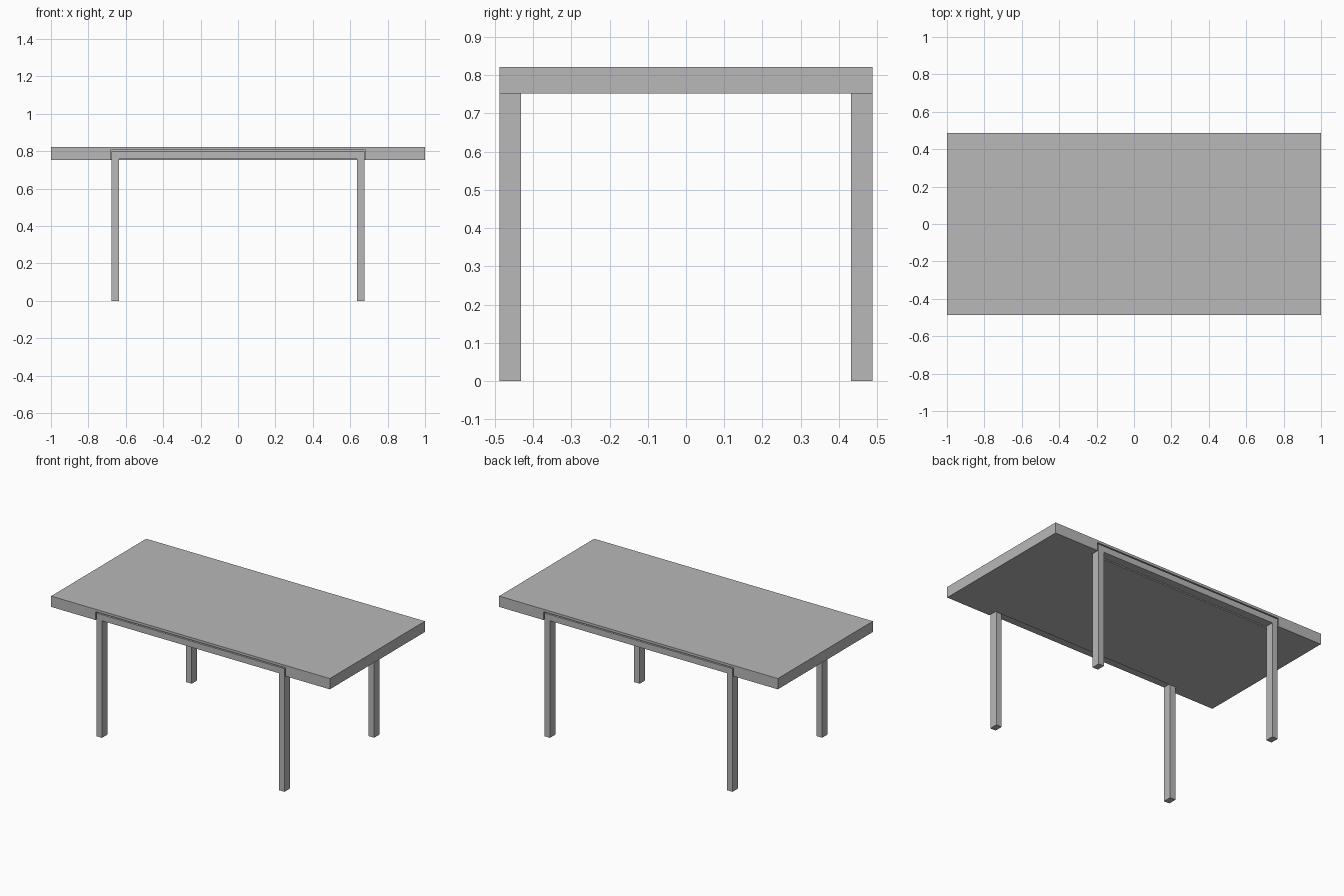
import bpy
import bmesh

# Remove the default cube
if "Cube" in bpy.data.objects:
    bpy.data.objects.remove(bpy.data.objects["Cube"], do_unlink=True)

grey = bpy.data.materials.new("plain_grey")
grey.use_nodes = True
COLOUR = (0.48, 0.48, 0.48, 1)
grey.diffuse_color = COLOUR
grey.node_tree.nodes["Principled BSDF"].inputs["Base Color"].default_value = COLOUR

HALF_DEPTH = 0.487
TOP = 0.822
UNDERSIDE = 0.752
FRAME_X, FRAME_TOP = 0.675, 0.799
BAR = 0.04          # width of the frame section
FRAME_DEPTH = 0.055
GAP = 0.007         # shadow gap around the frame


def extrude_profile(name, points, y0, y1):
    """Extrude an x-z outline along y."""
    bm = bmesh.new()
    face = bm.faces.new([bm.verts.new((x, y0, z)) for x, z in points])
    moved = bmesh.ops.extrude_face_region(bm, geom=[face])["geom"]
    bmesh.ops.translate(bm, vec=(0, y1 - y0, 0),
                        verts=[v for v in moved if isinstance(v, bmesh.types.BMVert)])
    bmesh.ops.recalc_face_normals(bm, faces=bm.faces)
    mesh = bpy.data.meshes.new(name)
    bm.to_mesh(mesh)
    bm.free()
    mesh.materials.append(grey)
    obj = bpy.data.objects.new(name, mesh)
    bpy.context.collection.objects.link(obj)
    return obj


def rectangle(half_x, z0, z1):
    return [(-half_x, z0), (half_x, z0), (half_x, z1), (-half_x, z1)]


# Table slab
slab = extrude_profile("table_top", rectangle(1, UNDERSIDE, TOP), -HALF_DEPTH, HALF_DEPTH)

# Upside-down U frames let into the long edges
half = [(FRAME_X, FRAME_TOP), (FRAME_X, 0), (FRAME_X - BAR, 0),
        (FRAME_X - BAR, FRAME_TOP - BAR)]
u_shape = half + [(-x, z) for x, z in reversed(half)]
for side, label in ((-1, "front"), (1, "back")):
    outer = side * HALF_DEPTH
    extrude_profile(label + "_leg_frame", u_shape, outer, outer - side * FRAME_DEPTH)

    # Recess in the slab that leaves the shadow gap
    cutter = extrude_profile(label + "_recess_cutter",
                             rectangle(FRAME_X + GAP, UNDERSIDE - 0.1, FRAME_TOP + GAP),
                             outer + side * 0.1, outer - side * FRAME_DEPTH)
    cutter.hide_render = True
    cutter.hide_set(True)
    cut = slab.modifiers.new(label + "_recess", "BOOLEAN")
    cut.operation = "DIFFERENCE"
    cut.solver = "EXACT"
    cut.object = cutter
